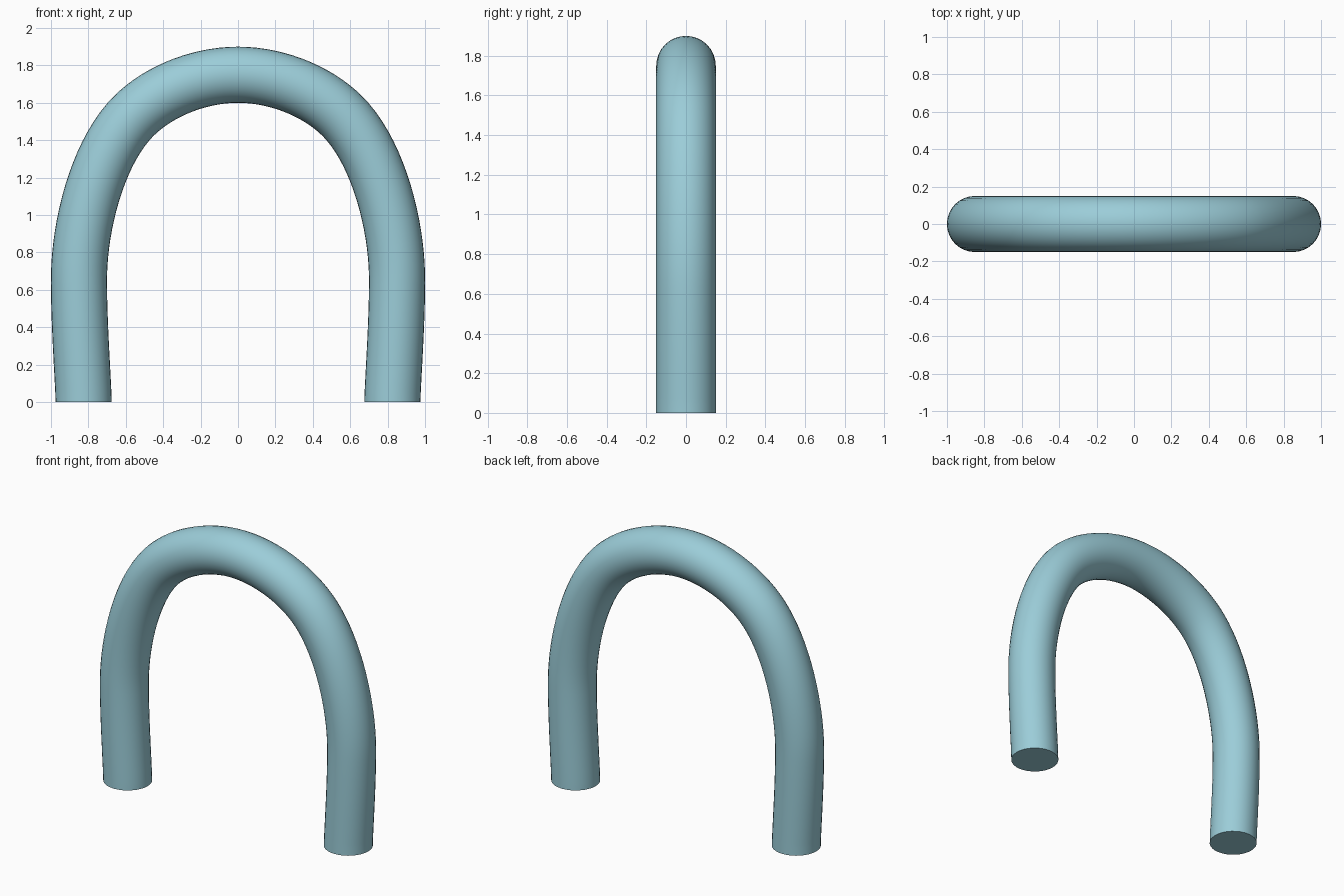
import bpy

if "Cube" in bpy.data.objects:
    bpy.data.objects.remove(bpy.data.objects["Cube"])

# Right half of the arch centre line, in the xz plane: (handle in, point, handle out)
half = [
    ((0.825, -0.1), (0.825, 0.0), (0.827, 0.1)),
    ((0.853, 0.45), (0.85, 0.68), (0.845, 0.95)),
    ((0.755, 1.305), (0.585, 1.50), (0.455, 1.65)),
]
top = [((0.22, 1.75), (0.0, 1.75), (-0.22, 1.75))]
mirrored = [tuple((-x, z) for x, z in reversed(p)) for p in reversed(half)]
path = half + top + mirrored

# Round tube swept along the path
curve = bpy.data.curves.new("arch_tube", "CURVE")
curve.dimensions = "3D"
curve.resolution_u = 16
curve.bevel_depth = 0.15
curve.bevel_resolution = 14
curve.use_fill_caps = True
spline = curve.splines.new("BEZIER")
spline.bezier_points.add(len(path) - 1)
for bp, (h_in, co, h_out) in zip(spline.bezier_points, path):
    bp.handle_left_type = bp.handle_right_type = "FREE"
    bp.co = (co[0], 0, co[1])
    bp.handle_left = (h_in[0], 0, h_in[1])
    bp.handle_right = (h_out[0], 0, h_out[1])

arch = bpy.data.objects.new("arch_tube", curve)
bpy.context.collection.objects.link(arch)
bpy.context.view_layer.objects.active = arch
arch.select_set(True)
bpy.ops.object.convert(target="MESH")
arch = bpy.context.object

# Level the two feet on the ground
for v in arch.data.vertices:
    if v.co.z < 0.02:
        v.co.z = 0.0

bpy.ops.object.shade_smooth_by_angle()

mat = bpy.data.materials.new("pale_blue")
mat.diffuse_color = (0.33, 0.61, 0.69, 1)
mat.use_nodes = True
mat.node_tree.nodes["Principled BSDF"].inputs["Base Color"].default_value = mat.diffuse_color
arch.data.materials.clear()
arch.data.materials.append(mat)
